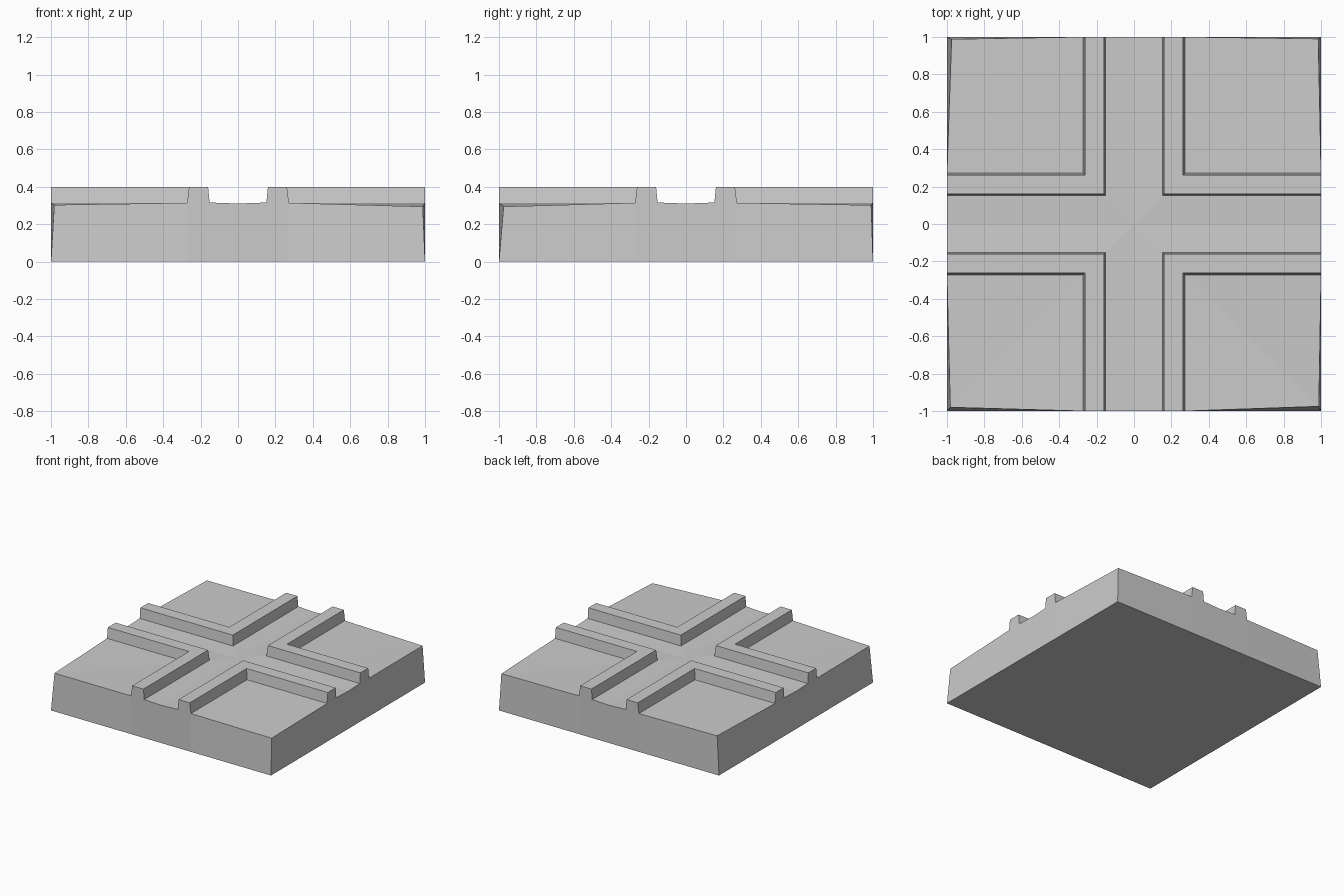
import bpy, bmesh

if "Cube" in bpy.data.objects:
    bpy.data.objects.remove(bpy.data.objects["Cube"])

# Cross-section of half a road arm: (offset from centre line, height)
PROFILE = [(0, 0.31), (0.152, 0.316), (0.16, 0.40), (0.262, 0.40), (0.272, 0.314)]
# Slightly worn top corner of each plot, keyed by quadrant
CORNERS = {
    (-1, -1): (-0.982, -0.98, 0.303),
    (1, -1): (0.988, -0.975, 0.294),
    (1, 1): (0.985, 0.99, 0.302),
    (-1, 1): (-0.975, 0.988, 0.315),
}

bm = bmesh.new()


def face(*points):
    points = list(dict.fromkeys(points))
    if len(points) > 2:
        bm.faces.new([bm.verts.new(p) for p in points])


for (sx, sy), corner in CORNERS.items():
    def at(x, y, z):
        return (sx * x, sy * y, z)

    # Road bed and kerb strips, mitred at the crossing, with the outer wall below
    for (a, za), (b, zb) in zip(PROFILE, PROFILE[1:]):
        face(at(a, 1, za), at(a, a, za), at(b, b, zb), at(b, 1, zb))
        face(at(a, a, za), at(1, a, za), at(1, b, zb), at(b, b, zb))
        face(at(a, 1, za), at(b, 1, zb), at(b, 1, 0), at(a, 1, 0))
        face(at(1, a, za), at(1, b, zb), at(1, b, 0), at(1, a, 0))

    # Plot in the quadrant
    p, zp = PROFILE[-1]
    face(at(p, p, zp), at(1, p, zp), corner)
    face(at(p, p, zp), corner, at(p, 1, zp))

    # Outer walls of the plot
    face(at(p, 1, zp), corner, at(1, 1, 0), at(p, 1, 0))
    face(at(1, p, zp), corner, at(1, 1, 0), at(1, p, 0))

    # Underside, sharing the wall's division points
    steps = [q for q, _ in PROFILE]
    face(at(0, 0, 0), *[at(1, q, 0) for q in steps], at(1, 1, 0),
         *[at(q, 1, 0) for q in reversed(steps)])

bmesh.ops.remove_doubles(bm, verts=bm.verts, dist=0.0005)
bmesh.ops.recalc_face_normals(bm, faces=bm.faces)

mesh = bpy.data.meshes.new("crossroad_tile")
bm.to_mesh(mesh)
bm.free()
tile = bpy.data.objects.new("crossroad_tile", mesh)
bpy.context.collection.objects.link(tile)
